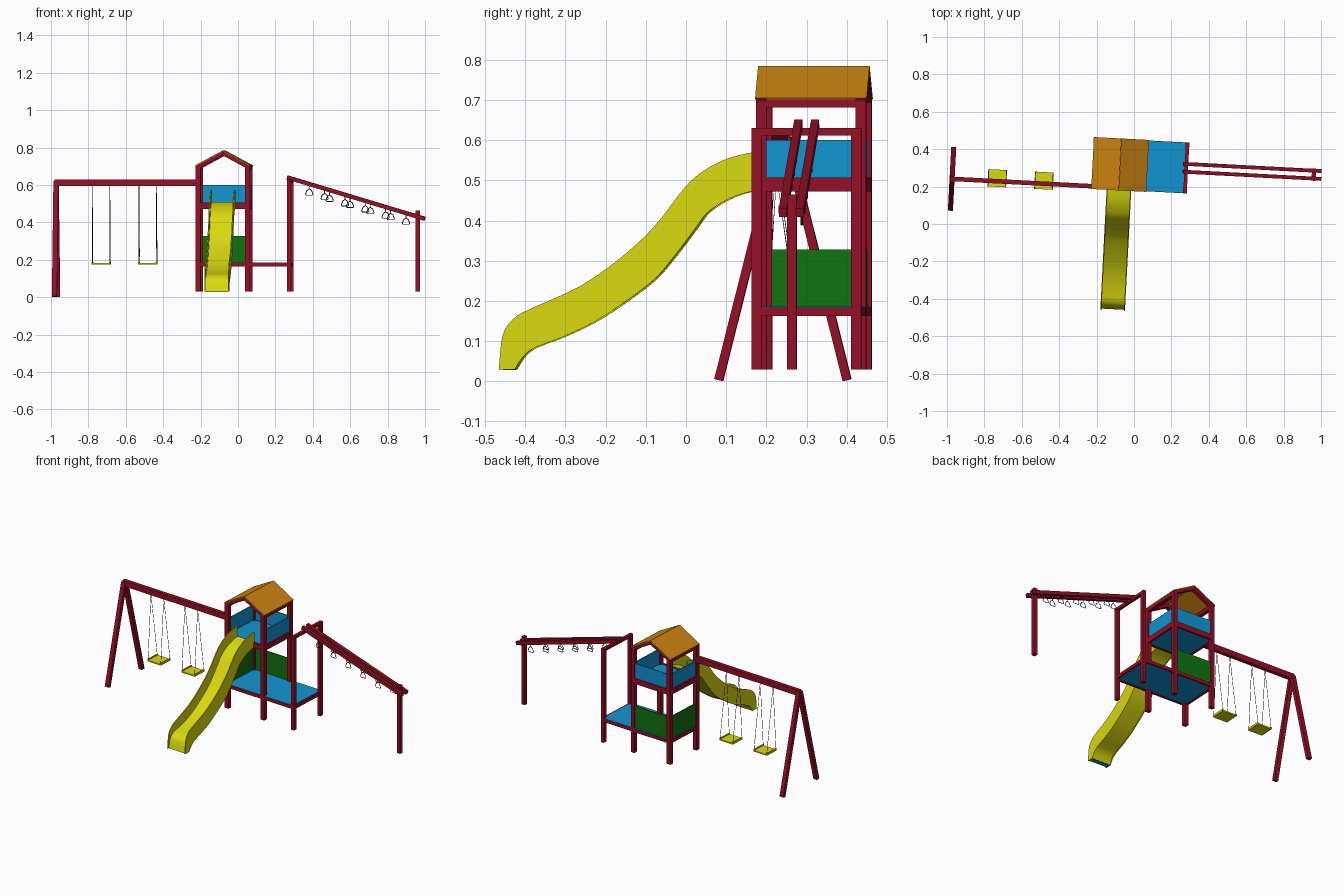
import bpy, math
from mathutils import Vector, Matrix

if "Cube" in bpy.data.objects:
    bpy.data.objects.remove(bpy.data.objects["Cube"])

ROT = Matrix.Rotation(math.radians(-3), 4, 'Z')   # whole set is turned slightly


def material(name, r, g, b):
    m = bpy.data.materials.new(name)
    m.diffuse_color = (r, g, b, 1)
    m.use_nodes = True
    m.node_tree.nodes["Principled BSDF"].inputs["Base Color"].default_value = m.diffuse_color
    return m


RED = material("red", .30, .005, .02)
BLUE = material("blue", .005, .30, .65)
GREEN = material("green", .005, .17, .005)
ORANGE = material("orange", .60, .23, .005)
YELLOW = material("yellow", .70, .70, .005)
BLACK = material("black", .012, .012, .01)


def mesh(name, verts, faces, mat):
    me = bpy.data.meshes.new(name)
    me.from_pydata([ROT @ Vector(v) for v in verts], [], faces)
    me.materials.append(mat)
    ob = bpy.data.objects.new(name, me)
    bpy.context.collection.objects.link(ob)
    return ob


BOX = [(0, 1, 3, 2), (4, 6, 7, 5), (0, 4, 5, 1), (2, 3, 7, 6), (0, 2, 6, 4), (1, 5, 7, 3)]


def box(name, x, y, z, mat):
    return mesh(name, [(a, b, c) for a in x for b in y for c in z], BOX, mat)


def beam(name, p, q, side, w, h, mat=RED):
    """Bar from p to q; w along the side axis, h across it."""
    p, q, s = Vector(p), Vector(q), Vector(side).normalized()
    u = (q - p).cross(s).normalized()
    return mesh(name, [e + s * a * w / 2 + u * b * h / 2
                       for e in (p, q) for a in (-1, 1) for b in (-1, 1)], BOX, mat)


def wire(name, lines, r, mat=BLACK):
    cu = bpy.data.curves.new(name, 'CURVE')
    cu.dimensions = '3D'
    cu.bevel_depth, cu.bevel_resolution = r, 0
    for pts in lines:
        sp = cu.splines.new('POLY')
        sp.points.add(len(pts) - 1)
        for sp_pt, co in zip(sp.points, pts):
            sp_pt.co = (*(ROT @ Vector(co)), 1)
    cu.materials.append(mat)
    bpy.context.collection.objects.link(bpy.data.objects.new(name, cu))


# Tower extents
X0, X1, XP = -.236, .054, .274
Y0, Y1 = .177, .451
P = .026
XC, YC = (X0 + X1) / 2, (Y0 + Y1) / 2

# Tower and platform posts
for ys in ((Y0, Y0 + P), (Y1 - P, Y1)):
    box("tower_post", (X0, X0 + P), ys, (.03, .70), RED)
    box("tower_post", (X1 - P, X1), ys, (.03, .70), RED)
    box("platform_post", (XP - .021, XP), ys, (.03, .63), RED)
box("platform_top_bar", (XP - .02, XP - .001), (Y0 + P, Y1 - P), (.612, .63), RED)

# Floors and their frames
for z0, z1, x1 in ((.163, .184, XP), (.473, .507, X1)):
    for ys in ((Y0 + .001, Y0 + .014), (Y1 - .014, Y1 - .001)):
        box("floor_rail", (X0 + .002, x1 - .002), ys, (z0, z1), RED)
    for xs in ((X0 + .001, X0 + .014), (x1 - .014, x1 - .001)):
        box("floor_cross_rail", xs, (Y0 + .002, Y1 - .002), (z0, z1), RED)
box("lower_floor", (X0 + .012, XP - .012), (Y0 + .003, Y1 - .003), (.167, .186), BLUE)
box("upper_floor", (X0 + .012, X1 - .012), (Y0 + .012, Y1 - .012), (.478, .503), BLUE)

# Wall panels
IX, IY = (X0 + P, X1 - P), (Y0 + P, Y1 - P)
for name, zs, mat in (("lower", (.184, .328), GREEN), ("upper", (.507, .60), BLUE)):
    box(name + "_back_panel", IX, (Y1 - .016, Y1 - .008), zs, mat)
    box(name + "_left_panel", (X0 + .008, X0 + .016), IY, zs, mat)
box("upper_right_panel", (X1 - .016, X1 - .008), IY, (.507, .60), BLUE)

# Roof: eave bars, gable rafters, panels
for sx in (-1, 1):
    xe = XC + sx * .132
    box("eave_bar", (xe - .012, xe + .012), (Y0 + .001, Y1 - .001), (.681, .703), RED)
    for y in (Y0 + P / 2, Y1 - P / 2):
        beam("gable_rafter", (XC + sx * .143, y, .693), (XC, y, .770), (0, 1, 0), P, .021)
    beam("roof_panel", (XC + sx * .146, YC, .703), (XC, YC, .782), (0, 1, 0),
         Y1 - Y0 + .004, .005, ORANGE)

# Climbing rails, sloping down to one end post
X_A, X_B = .247, .984


def rail_z(x):
    return .641 - .301 * (x - X_A)


for sy, start in ((-1, .366), (1, .446)):
    y = YC + sy * .021
    beam("climbing_rail", (X_A, y, rail_z(X_A)), (X_B, y, rail_z(X_B)), (0, 1, 0), .02, .022)
    # Hanging hand rings
    for i in range(5):
        x = start + .109 * i
        z = rail_z(x) - .008
        shape = [(0, 0), (0, -.018), (.012, -.026), (.02, -.046), (.016, -.052),
                 (-.016, -.052), (-.02, -.046), (-.012, -.026), (0, -.018)]
        wire("hand_ring", [[(x + a, y, z + b) for a, b in shape]], .0024)
box("climbing_end_post", (.935, .958), (YC - .0115, YC + .0115), (.03, .465), RED)
box("climbing_cross_bar", (.936, .957), (YC - .033, YC + .033), (.418, .438), RED)

# Swing frame
YS, XL = .190, -.984
box("swing_beam", (-.992, X0 + .005), (YS - .012, YS + .012), (.594, .63), RED)
for sy in (-1, 1):
    beam("swing_leg", (XL, YS + sy * .16, .003), (XL, YS + sy * .005, .618), (1, 0, 0), .027, .022)

# Swings
for x in (-.743, -.493):
    box("swing_seat", (x - .046, x + .046), (YS - .03, YS + .062), (.174, .182), YELLOW)
    for sx in (-1, 1):
        xr = x + sx * .047
        box("seat_lip", (xr - .003, xr + .003), (YS - .03, YS + .062), (.175, .189), YELLOW)
        wire("swing_rope", [[(xr, YS - .027, .186), (xr, YS, .598), (xr, YS + .059, .186)]], .0015)


# Slide: paired upper and lower edges (y, z), smoothed
UP = [(.185, .574), (.12, .56), (.07, .54), (.02, .507), (-.02, .463), (-.06, .41), (-.11, .355),
      (-.18, .295), (-.26, .24), (-.33, .206), (-.39, .18), (-.43, .157), (-.458, .115), (-.468, .03)]
LO = [(.185, .478), (.13, .464), (.09, .446), (.05, .418), (.02, .378), (-.03, .312), (-.08, .254),
      (-.15, .20), (-.23, .148), (-.305, .112), (-.36, .091), (-.39, .077), (-.411, .057), (-.428, .03)]


def smooth(pts, n=4):
    v = [Vector(p) for p in pts]
    v = [2 * v[0] - v[1]] + v + [2 * v[-1] - v[-2]]
    out = []
    for a, b, c, d in zip(v, v[1:], v[2:], v[3:]):
        for k in range(n):
            t = k / n
            out.append(.5 * (2 * b + (c - a) * t + (2 * a - 5 * b + 4 * c - d) * t * t
                             + (3 * b - a - 3 * c + d) * t ** 3))
    return out + [v[-2]]


up, lo = smooth(UP), smooth(LO)
N = len(up)
bed = []
for i, (a, b) in enumerate(zip(up, lo)):
    t = i / (N - 1)
    bed.append(b.lerp(a, .32 + .5 * max(0, (t - .6) / .4) ** 2))


def ribbon(name, xs, top, bottom, mat):
    verts, faces = [], []
    for a, b in zip(top, bottom):
        verts += [(xs[0], *a), (xs[1], *a), (xs[1], *b), (xs[0], *b)]
    for i in range(N - 1):
        for k in range(4):
            j = (k + 1) % 4
            faces.append((4 * i + k, 4 * i + j, 4 * i + 4 + j, 4 * i + 4 + k))
    faces += [(3, 2, 1, 0), tuple(4 * (N - 1) + k for k in range(4))]
    ob = mesh(name, verts, faces, mat)
    bpy.context.view_layer.objects.active = ob
    ob.select_set(True)
    bpy.ops.object.shade_smooth_by_angle(angle=math.radians(30))
    ob.select_set(False)


XSL, XSR = -.156, -.024
ribbon("slide_bed", (XSL + .004, XSR - .004), bed, [b + Vector((0, .004 if i < N - 1 else 0))
                                                     for i, b in enumerate(lo)], YELLOW)
ribbon("slide_left_wall", (XSL, XSL + .006), up, lo, YELLOW)
ribbon("slide_right_wall", (XSR - .006, XSR), up, lo, YELLOW)
box("slide_foot", (XSL + .006, XSR - .006), (-.458, -.430), (.028, .031), BLUE)
